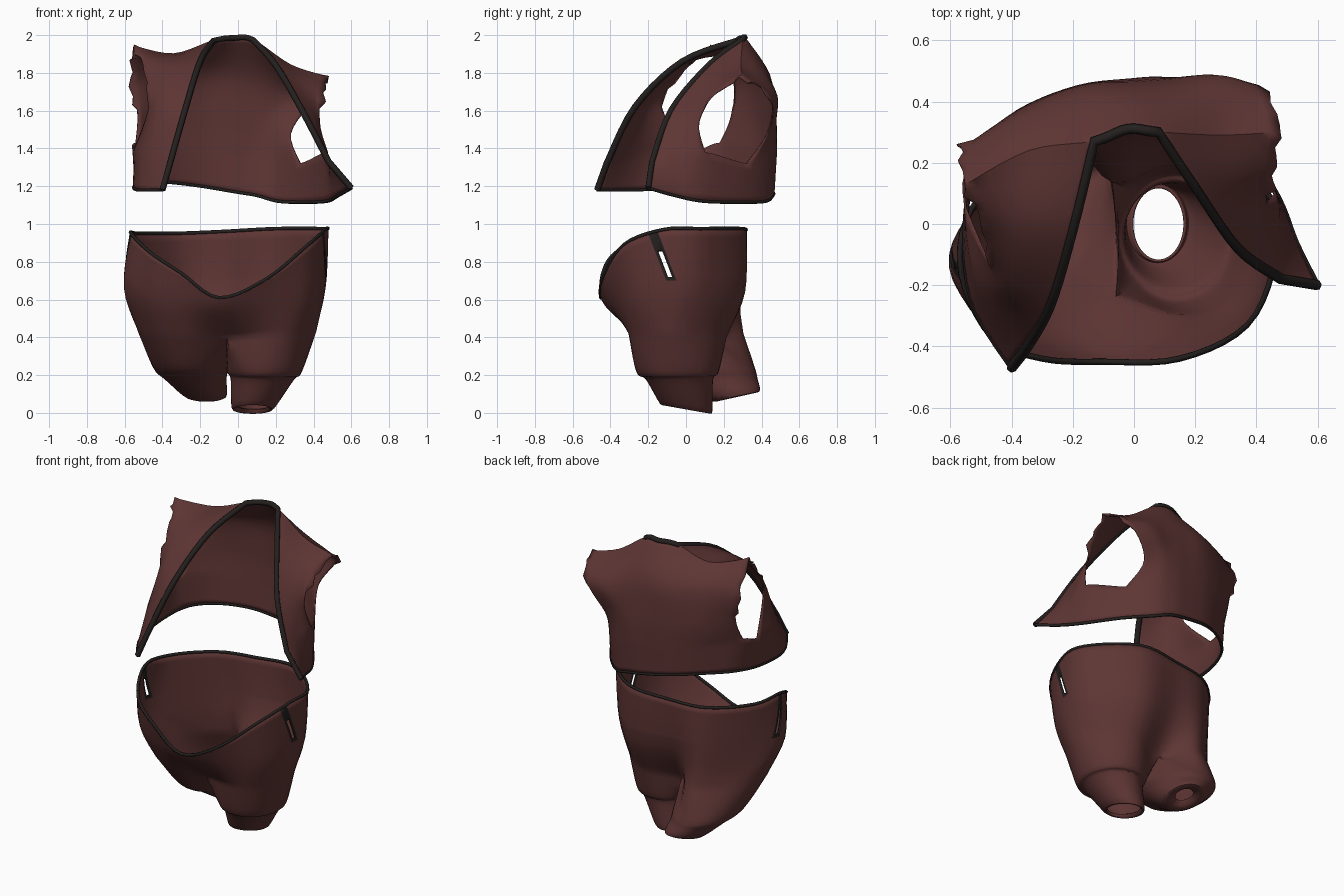
import bpy, bmesh, math, random
from mathutils import Vector

random.seed(4)
STEPS = 5  # samples per control segment

if "Cube" in bpy.data.objects:
    bpy.data.objects.remove(bpy.data.objects["Cube"], do_unlink=True)


def make_material(name, colour):
    material = bpy.data.materials.new(name)
    material.use_nodes = True
    material.diffuse_color = colour
    shader = material.node_tree.nodes["Principled BSDF"]
    shader.inputs["Base Color"].default_value = colour
    shader.inputs["Roughness"].default_value = 0.9
    return material


cloth = make_material("maroon cloth", (.11, .036, .034, 1))
trim = make_material("charcoal trim", (.017, .014, .013, 1))


def spline(points, closed=False, steps=STEPS):
    """Smooth curve through the given points."""
    pts = [Vector(p) for p in points]
    count = len(pts)
    result = []
    for i in range(count if closed else count - 1):
        if closed:
            a, b, c, d = (pts[(i + k) % count] for k in (-1, 0, 1, 2))
        else:
            a, b, c, d = (pts[min(max(i + k, 0), count - 1)] for k in (-1, 0, 1, 2))
        for s in range(steps):
            t = s / steps
            result.append(b + (c - a) * (t / 2)
                          + (a * 2 - b * 5 + c * 4 - d) * (t * t / 2)
                          + (b * 3 - a - c * 3 + d) * (t ** 3 / 2))
    return result if closed else result + [pts[-1]]


def loft(bm, rows, closed=False):
    """Skin a surface through rows of equal length; returns the dense rows."""
    columns = [spline(column) for column in zip(*rows)]
    dense = [list(row) for row in zip(*columns)]
    grid = [[bm.verts.new(p) for p in row] for row in dense]
    width = len(grid[0])
    for low, high in zip(grid, grid[1:]):
        for i in range(width if closed else width - 1):
            j = (i + 1) % width
            bm.faces.new((low[i], low[j], high[j], high[i]))
    return dense


def finish(bm, name):
    """Turn a welded sheet into thin smooth cloth."""
    bmesh.ops.recalc_face_normals(bm, faces=bm.faces)
    mesh = bpy.data.meshes.new(name)
    bm.to_mesh(mesh)
    bm.free()
    obj = bpy.data.objects.new(name, mesh)
    bpy.context.collection.objects.link(obj)
    mesh.materials.append(cloth)
    mesh.materials.append(trim)
    bpy.ops.object.select_all(action="DESELECT")
    obj.select_set(True)
    bpy.context.view_layer.objects.active = obj
    bpy.ops.object.shade_smooth_by_angle(angle=math.radians(40))
    thickness = obj.modifiers.new("cloth thickness", "SOLIDIFY")
    thickness.thickness = .008
    thickness.offset = 0


def piping(name, path, radius, closed=False):
    """Dark binding that follows an edge."""
    points = [path[0]]
    for p in path[1:]:
        if (p - points[-1]).length > .005:
            points.append(p)
    curve = bpy.data.curves.new(name, "CURVE")
    curve.dimensions = "3D"
    curve.bevel_depth = radius
    curve.bevel_resolution = 1
    curve.use_fill_caps = True
    line = curve.splines.new("POLY")
    line.points.add(len(points) - 1)
    for target, p in zip(line.points, points):
        target.co = (*p, 1)
    line.use_cyclic_u = closed
    curve.materials.append(trim)
    bpy.context.collection.objects.link(bpy.data.objects.new(name, curve))


# Vest: lower band, from the right front tip round the back to the left tip
vest = bmesh.new()
hem = spline([(-.4, -.47, 1.18), (-.53, -.25, 1.18), (-.55, .02, 1.2), (-.5, .21, 1.22),
              (-.37, .34, 1.22), (-.2, .43, 1.2), (-.02, .46, 1.17), (.1, .46, 1.15),
              (.21, .42, 1.12), (.34, .29, 1.115), (.47, .09, 1.12), (.53, -.06, 1.15),
              (.6, -.2, 1.19)])
chest = spline([(-.36, -.42, 1.32), (-.51, -.2, 1.38), (-.55, .05, 1.39), (-.54, .18, 1.43),
                (-.38, .35, 1.4), (-.2, .44, 1.38), (-.02, .47, 1.37), (.1, .475, 1.36),
                (.21, .44, 1.33), (.33, .32, 1.32), (.46, .1, 1.38), (.47, -.05, 1.36),
                (.48, -.18, 1.33)])
band = loft(vest, [hem, chest])

# Vest: back panel rising to the shoulders and neck
shoulders = spline([(-.55, .13, 1.94), (-.34, .24, 1.9), (-.13, .27, 1.97), (-.02, .31, 1.985),
                    (.08, .3, 1.975), (.28, .29, 1.84), (.47, .3, 1.78)])
loft(vest, [
    chest[3 * STEPS:9 * STEPS + 1],
    spline([(-.53, .24, 1.57), (-.38, .37, 1.56), (-.18, .45, 1.56), (0, .47, 1.56),
            (.1, .475, 1.55), (.19, .47, 1.53), (.28, .43, 1.48)]),
    spline([(-.55, .25, 1.77), (-.37, .35, 1.78), (-.16, .43, 1.79), (0, .44, 1.79),
            (.14, .45, 1.75), (.29, .47, 1.7), (.4, .45, 1.66)]),
    shoulders])

# Vest: front straps
right_strap = loft(vest, [
    chest[:2 * STEPS + 1],
    spline([(-.275, -.27, 1.62), (-.41, -.21, 1.63), (-.47, -.13, 1.62)]),
    spline([(-.2, -.02, 1.86), (-.36, -.01, 1.85), (-.49, .01, 1.83)]),
    shoulders[:2 * STEPS + 1][::-1]])
left_strap = loft(vest, [
    chest[10 * STEPS:],
    spline([(.43, .07, 1.54), (.4, 0, 1.56), (.34, -.08, 1.6)]),
    spline([(.44, .16, 1.7), (.32, .14, 1.76), (.2, .12, 1.84)]),
    shoulders[4 * STEPS:][::-1]])
bmesh.ops.remove_doubles(vest, verts=vest.verts, dist=.001)

# Vest: ragged shoulder edges
for v in vest.verts:
    if v.is_boundary and abs(v.co.x) > .38 and v.co.z > 1.64:
        v.co.x += math.copysign(random.uniform(-.035, .02), v.co.x)
        v.co.z += random.uniform(-.02, .02)
finish(vest, "vest")

neckline = [row[0] for row in band + right_strap]
neckline += shoulders[2 * STEPS:4 * STEPS + 1]
neckline += [row[-1] for row in (band + left_strap)[::-1]]
piping("vest_neckline_trim", neckline, .017)
piping("vest_hem_trim", hem, .009)

# Shorts: waist, hips and the level where the legs part
shorts = bmesh.new()
waist = spline([(-.1, -.45, .61), (.15, -.44, .71), (.37, -.33, .89), (.46, -.12, .97),
                (.45, .08, .975), (.2, .3, .975), (-.08, .3, .96), (-.33, .25, .95),
                (-.53, .05, .95), (-.565, -.16, .95), (-.465, -.37, .85), (-.3, -.44, .74)], True)
hips = spline([(-.1, -.4, .54), (.15, -.38, .57), (.36, -.29, .61), (.455, -.1, .66),
               (.42, .09, .65), (.19, .3, .64), (-.08, .27, .64), (-.3, .27, .64),
               (-.52, .05, .64), (-.6, -.13, .66), (-.48, -.31, .61), (-.3, -.38, .57)], True)
thighs = spline([(-.06, -.24, .4), (.15, -.3, .42), (.3, -.26, .42), (.41, -.08, .43),
                 (.32, .12, .42), (.15, .21, .4), (-.07, .14, .38), (-.22, .3, .42),
                 (-.4, .2, .42), (-.52, .02, .42), (-.46, -.2, .42), (-.27, -.29, .41)], True)
loft(shorts, [waist, hips, thighs], True)
crotch = spline([thighs[6 * STEPS], (-.055, -.05, .28), thighs[0]])[1:-1]


def leg_ring(x, y, z, rx, ry, start, tilt=0):
    """Oval round a leg, matching the sample order of the thigh loop."""
    total = 8 * STEPS
    angles = [math.radians(start) + math.tau * i / total for i in range(total)]
    return [Vector((x + rx * math.cos(a), y + ry * math.sin(a), z + tilt * math.sin(a)))
            for a in angles]


# Shorts: legs with a loose fold above a narrow opening
loft(shorts, [thighs[:6 * STEPS + 1] + crotch,
              leg_ring(.14, -.045, .22, .195, .215, 225),
              leg_ring(.13, -.035, .18, .165, .175, 225),
              leg_ring(.08, 0, .03, .11, .135, 225, -.022),
              leg_ring(.08, 0, .04, .085, .12, 225, -.022)], True)
loft(shorts, [thighs[6 * STEPS:] + [thighs[0]] + crotch[::-1],
              leg_ring(-.25, .1, .24, .195, .26, 45),
              leg_ring(-.225, .16, .18, .16, .215, 45),
              leg_ring(-.17, .26, .09, .105, .125, 45, .025),
              leg_ring(-.17, .26, .11, .05, .06, 45, .01)], True)
bmesh.ops.remove_doubles(shorts, verts=shorts.verts, dist=.001)

# Shorts: bound slit at each hip
centre = Vector((0, -.115, .8))
across = Vector((0, .21, .08)).normalized()
cuts = [(centre + across * w, across) for w in (-.025, -.011, .011, .025)]
cuts += [(Vector((0, 0, z)), Vector((0, 0, 1))) for z in (.7, .72)]
for place, normal in cuts:
    everything = shorts.verts[:] + shorts.edges[:] + shorts.faces[:]
    bmesh.ops.bisect_plane(shorts, geom=everything, plane_co=place, plane_no=normal)
opened = []
for face in shorts.faces:
    middle = face.calc_center_median()
    offset = abs((middle - centre).dot(across))
    if abs(middle.x) > .3 and middle.z > .7 and offset < .025:
        face.material_index = 1
        if offset < .011 and .72 < middle.z < .84:
            opened.append(face)
bmesh.ops.delete(shorts, geom=opened, context="FACES")
finish(shorts, "shorts")
piping("shorts_waist_trim", waist, .01, True)
